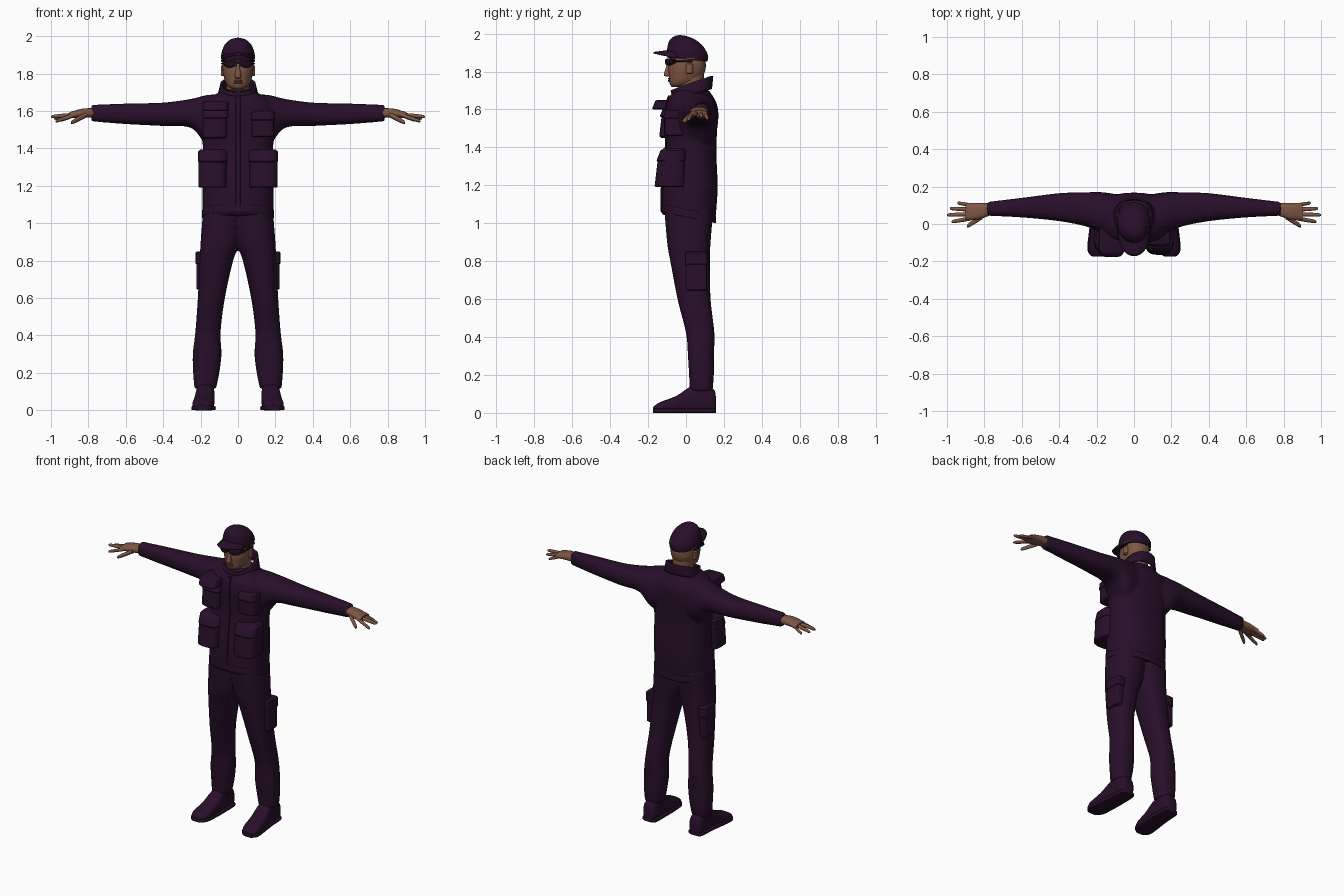
import bpy, bmesh, math
from mathutils import Vector

default_cube = bpy.data.objects.get("Cube")
if default_cube:
    bpy.data.objects.remove(default_cube, do_unlink=True)


def make_material(name, red, green, blue):
    material = bpy.data.materials.new(name)
    material.use_nodes = True
    material.diffuse_color = (red, green, blue, 1)
    shader = material.node_tree.nodes["Principled BSDF"]
    shader.inputs["Base Color"].default_value = material.diffuse_color
    shader.inputs["Roughness"].default_value = .8
    return material


CLOTH = make_material("dark purple cloth", .021, .005, .023)
SKIN = make_material("brown skin", .21, .095, .057)
LENS = make_material("black purple lens", .011, .004, .013)
LIPS = make_material("dark lips", .15, .06, .04)


def blend(before, start, end, after, t):
    """Smooth in-between ring, as a Catmull-Rom blend."""
    return [b + t / 2 * (c - a + t * (2 * a - 5 * b + 4 * c - d + t * (3 * (b - c) + d - a)))
            for a, b, c, d in zip(before, start, end, after)]


def smooth_path(rings, steps):
    last = len(rings) - 1
    path = []
    for i in range(last):
        ends = rings[max(i - 1, 0)], rings[i], rings[i + 1], rings[min(i + 2, last)]
        path += [blend(*ends, step / steps) for step in range(steps)]
    return path + [rings[last]]


def rounded(angle_part, power):
    return math.copysign(abs(angle_part) ** (2 / power), angle_part)


def add_loft(bm, axis, rings, power=2.4, sides=28, steps=4, flip=1, caps=True, tilt=0):
    """Each ring: position on the axis, then low and high on the two other axes."""
    loops = []
    for position, a_low, a_high, b_low, b_high in smooth_path(rings, steps):
        loop = []
        for side in range(sides):
            angle = math.tau * side / sides
            u = rounded(math.cos(angle), power) * (a_high - a_low) / 2
            v = rounded(math.sin(angle), power) * (b_high - b_low) / 2
            a, b = (a_low + a_high) / 2 + u, (b_low + b_high) / 2 + v
            along = position + tilt * v
            x, y, z = {"X": (along, a, b), "Y": (a, along, b), "Z": (a, b, along)}[axis]
            loop.append(bm.verts.new((x * flip, y, z)))
        loops.append(loop)
    for lower, upper in zip(loops, loops[1:]):
        for side in range(sides):
            after = (side + 1) % sides
            bm.faces.new((lower[side], lower[after], upper[after], upper[side]))
    if caps:
        bm.faces.new(loops[0])
        bm.faces.new(loops[-1])


def finish(name, bm, material, mirror=False, fuse=False, thickness=0):
    bmesh.ops.recalc_face_normals(bm, faces=bm.faces)
    mesh = bpy.data.meshes.new(name)
    bm.to_mesh(mesh)
    bm.free()
    mesh.materials.append(material)
    obj = bpy.data.objects.new(name, mesh)
    bpy.context.collection.objects.link(obj)
    bpy.ops.object.select_all(action="DESELECT")
    obj.select_set(True)
    bpy.context.view_layer.objects.active = obj
    bpy.ops.object.shade_smooth_by_angle(angle=math.radians(40))
    if thickness:
        obj.modifiers.new("Thickness", "SOLIDIFY").thickness = thickness
    if mirror:
        obj.modifiers.new("Mirror", "MIRROR").use_mirror_merge = False
    if fuse:
        remesh = obj.modifiers.new("Fuse", "REMESH")
        remesh.mode, remesh.voxel_size, remesh.use_smooth_shade = "VOXEL", .01, True
        soften = obj.modifiers.new("Soften", "SMOOTH")
        soften.factor, soften.iterations = .5, 4


def loft(name, axis, rings, material, mirror=False, thickness=0, **options):
    bm = bmesh.new()
    add_loft(bm, axis, rings, **options)
    finish(name, bm, material, mirror=mirror, thickness=thickness)


def even(z, half, front, back):
    """Ring centred on the middle of the body."""
    return z, -half, half, front, back


def pad(name, x, y, z, material=CLOTH, lean=0, edge=.006, power=4, mirror=False):
    """Soft-edged block whose front leans back by the given amount at the top."""
    rings = []
    for level, inset in ((z[0], edge), (z[0] + edge, 0), (z[1] - edge, 0), (z[1], edge)):
        front = y[0] + lean * (level - z[0]) / (z[1] - z[0])
        rings.append((level, x[0] + inset, x[1] - inset, front + inset, y[1] - inset))
    loft(name, "Z", rings, material, mirror=mirror, power=power, steps=1)


# Jacket: body and both sleeves fused together
body = [even(1.03, .19, -.13, .155), even(1.2, .19, -.126, .167), even(1.4, .188, -.105, .16),
        even(1.58, .2, -.106, .168), even(1.65, .17, -.09, .16), even(1.71, .085, -.04, .12)]
sleeve = [(.1, -.05, .16, 1.43, 1.69), (.17, -.05, .17, 1.42, 1.685), (.25, -.015, .17, 1.51, 1.665),
          (.4, .015, .165, 1.52, 1.645), (.6, .035, .14, 1.53, 1.64), (.785, .044, .118, 1.545, 1.633)]
bm = bmesh.new()
add_loft(bm, "Z", body, tilt=-.1)
for side in (-1, 1):
    add_loft(bm, "X", sleeve, flip=side)
finish("jacket", bm, CLOTH, fuse=True)

# Trousers: two legs fused at the hips
trouser_leg = [(.115, .117, .233, .02, .14), (.2, .1, .24, .016, .147), (.3, .088, .242, .01, .147),
               (.42, .093, .228, 0, .15), (.6, .07, .215, -.045, .13), (.8, .026, .205, -.083, .126),
               (.9, -.01, .2, -.1, .13), (1.08, -.03, .186, -.115, .145)]
bm = bmesh.new()
for side in (-1, 1):
    add_loft(bm, "Z", trouser_leg, flip=side)
finish("trousers", bm, CLOTH, fuse=True)

# Hem band and zip cover follow the jacket body
hem, half, front, back = body[0][0], body[0][2], body[0][3], body[0][4]
loft("hem_band", "Z", [even(z, half + .002, front - .002, back + .002) for z in (hem, hem + .04)],
     CLOTH, thickness=.006, caps=False, tilt=-.2)
loft("zip_cover", "Z", [even(z - front / 4, .014, front - .005, front + .05)
                        for z, left, right, front, back in body[:-1]],
     CLOTH, power=5, sides=12)

# Standing collar
loft("collar", "Z", [even(1.675, .1, -.055, .125), even(1.74, .083, -.07, .132)],
     CLOTH, thickness=.012, caps=False, tilt=.37)

# Jacket pockets: full ones at the waist, a full and a flat one on the chest
pad("waist_pocket", (.058, .212), (-.166, 0), (1.19, 1.36), lean=.02, power=3, mirror=True)
pad("waist_flap", (.054, .214), (-.16, .006), (1.32, 1.395), lean=.03, edge=.012, power=3, mirror=True)
pad("right_chest_pocket", (-.19, -.058), (-.142, 0), (1.45, 1.58), lean=.015, edge=.01)
for height in (1.56, 1.6):
    pad("right_chest_flap", (-.19, -.05), (1.42 - height, 0), (height, height + .05), lean=.02)
pad("left_chest_pocket", (.07, .194), (-.115, 0), (1.46, 1.58))
pad("left_chest_flap", (.066, .197), (-.121, 0), (1.55, 1.6), lean=.01)

# Thigh pockets
pad("thigh_pocket", (.16, .222), (0, .11), (.645, .83), mirror=True, power=6)
pad("thigh_flap", (.16, .226), (-.004, .114), (.78, .85), mirror=True, power=6)

# Boots: uppers, soles with the same outline, and shafts
upper = [(.158, .145, .2, 0, .08), (.14, .128, .217, 0, .13), (.04, .125, .224, 0, .145),
         (-.05, .126, .236, 0, .09), (-.14, .135, .243, 0, .055), (-.174, .168, .218, 0, .03)]
loft("boot", "Y", upper, CLOTH, mirror=True, power=2.8)
loft("boot_sole", "Y", [(y, inner - .006, outer + .006, 0, .024) for y, inner, outer, low, high in upper],
     CLOTH, mirror=True, power=6)
pad("boot_shaft", (.127, .222), (.025, .14), (.05, .18), power=2.4, mirror=True)

# Hands: palm, four fingers and a thumb
loft("palm", "X", [(.76, .05, .11, 1.565, 1.615), (.83, .025, .113, 1.564, 1.613),
                   (.9, .02, .113, 1.562, 1.594)], SKIN, mirror=True)


def finger(name, base, tip, radius):
    rings = []
    for along, size in ((0, 1), (.5, 1), (.9, .8), (1, .3)):
        x, y, z = Vector(base).lerp(Vector(tip), along)
        r = radius * size
        rings.append((x, y - r, y + r, z - r, z + r))
    loft(name, "X", rings, SKIN, mirror=True, power=2, sides=12)


finger("index_finger", (.87, .03, 1.58), (.975, .012, 1.545), .011)
finger("middle_finger", (.87, .053, 1.58), (1, .048, 1.57), .011)
finger("ring_finger", (.87, .077, 1.58), (.985, .083, 1.56), .011)
finger("little_finger", (.87, .1, 1.58), (.945, .113, 1.55), .01)
finger("thumb", (.81, .04, 1.58), (.893, -.012, 1.537), .014)

# Neck and head
pad("neck", (-.063, .063), (-.04, .095), (1.66, 1.79), SKIN, power=2.2)
loft("head", "Z", [even(1.718, .028, -.074, -.02), even(1.735, .055, -.086, .04),
                   even(1.77, .072, -.09, .085), even(1.83, .083, -.093, .105),
                   even(1.92, .075, -.075, .09)], SKIN, power=2.2)
loft("nose", "Z", [even(1.775, .014, -.108, -.07), even(1.785, .017, -.117, -.07),
                   even(1.845, .008, -.098, -.07)], SKIN, sides=14)
for height in (1.746, 1.757):
    pad("lip", (-.026, .026), (-.096, -.06), (height, height + .01), LIPS, edge=.004, power=2.2)
pad("ear", (.07, .092), (0, .036), (1.787, 1.845), SKIN, power=2.4, mirror=True)

# Sunglasses
loft("lens", "X", [(.009, -.112, -.09, 1.842, 1.866), (.045, -.106, -.08, 1.831, 1.869),
                   (.076, -.085, -.05, 1.842, 1.866)], LENS, mirror=True, power=3)
pad("bridge", (-.014, .014), (-.112, -.09), (1.855, 1.864), LENS, edge=.002)
pad("temple_arm", (.076, .09), (-.075, .035), (1.85, 1.858), LENS, edge=.002, mirror=True)

# Cap crown with its side gaps
loft("cap_crown", "Z", [even(1.862, .087, -.098, .113), even(1.9, .09, -.1, .115),
                        even(1.95, .074, -.09, .083), even(1.98, .043, -.064, .036),
                        even(1.991, .008, -.034, -.01)], CLOTH, power=2.1, tilt=-.1)
pad("cap_side_gap", (.07, .0915), (0, .06), (1.864, 1.872), SKIN, edge=.002, mirror=True)

# Curved cap peak
columns, rows = 16, 5
grid = []
for column in range(columns + 1):
    across = 2 * column / columns - 1
    turn = across * math.pi / 2
    inner, depth = -.045 - .035 * math.cos(turn), .015 + .077 * math.cos(turn)
    drop = .034 * across ** 2
    grid.append([bm_point for bm_point in
                 (Vector((.083 * math.sin(turn), inner - depth * row / rows, 1.915 - drop - .012 * row / rows))
                  for row in range(rows + 1))])
bm = bmesh.new()
grid = [[bm.verts.new(point) for point in line] for line in grid]
for left, right in zip(grid, grid[1:]):
    for row in range(rows):
        bm.faces.new((left[row], right[row], right[row + 1], left[row + 1]))
finish("cap_peak", bm, CLOTH, thickness=.008)
